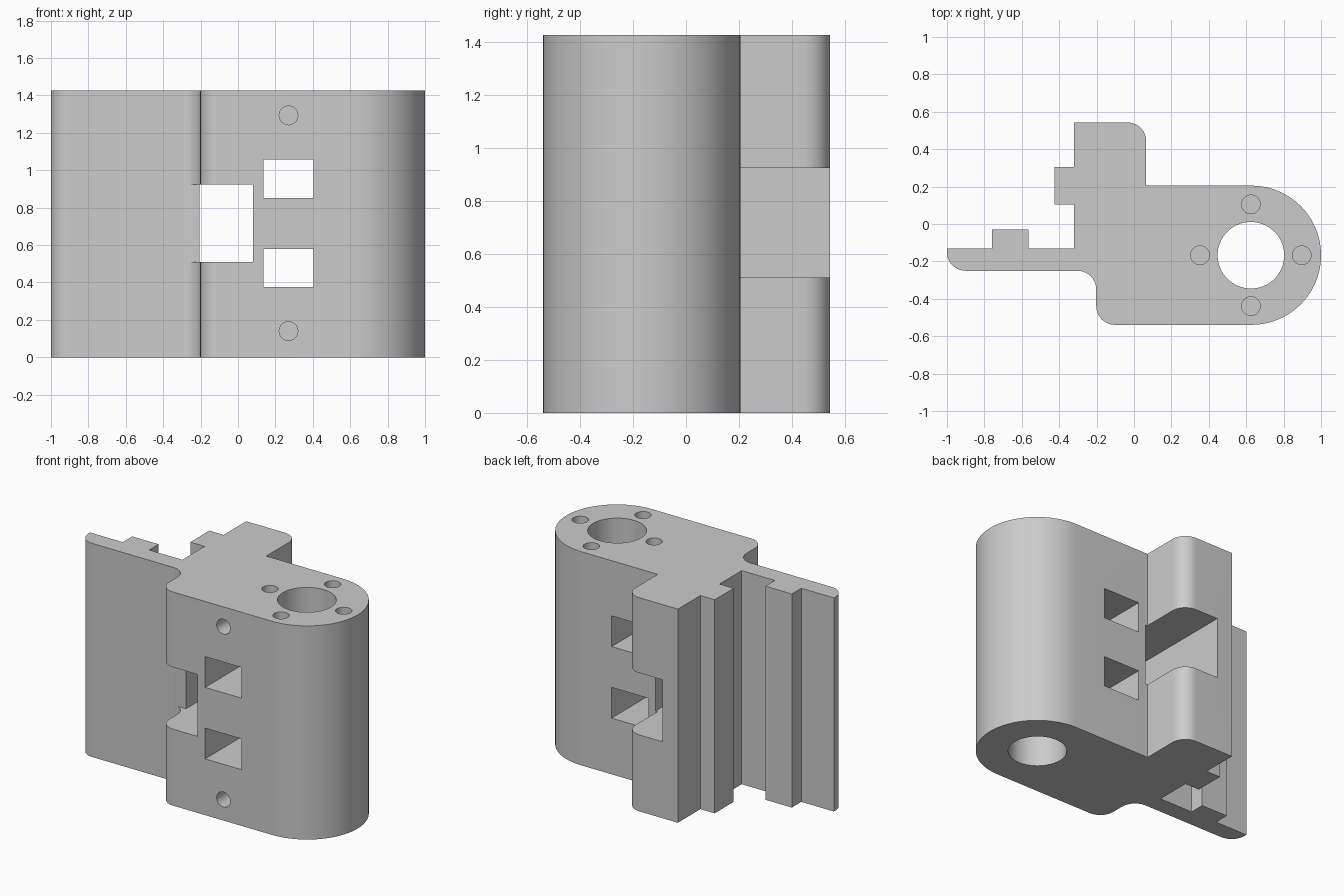
import bpy
import bmesh
from math import sin, cos, pi, radians
from mathutils import Matrix

cube = bpy.data.objects.get("Cube")
if cube:
    bpy.data.objects.remove(cube, do_unlink=True)

HEIGHT = 1.425

grey = bpy.data.materials.new("plain grey")
grey.use_nodes = True
grey.diffuse_color = (0.6, 0.6, 0.6, 1)
grey.node_tree.nodes["Principled BSDF"].inputs["Base Color"].default_value = (0.6, 0.6, 0.6, 1)


def add_object(name, bm):
    mesh = bpy.data.meshes.new(name)
    bmesh.ops.recalc_face_normals(bm, faces=bm.faces)
    bm.to_mesh(mesh)
    bm.free()
    mesh.materials.append(grey)
    obj = bpy.data.objects.new(name, mesh)
    bpy.context.collection.objects.link(obj)
    return obj


def arc(cx, cy, r, start, end, steps=10):
    angles = [radians(start + (end - start) * i / steps) for i in range(steps + 1)]
    return [(cx + r * cos(a), cy + r * sin(a)) for a in angles]


def cut(target, bm):
    """Subtract the bmesh solid from the target, then discard the cutter."""
    cutter = add_object("cutter", bm)
    cutter.hide_render = True
    mod = target.modifiers.new("cut", "BOOLEAN")
    mod.operation, mod.solver, mod.object = "DIFFERENCE", "EXACT", cutter
    bpy.context.view_layer.objects.active = target
    bpy.ops.object.modifier_apply(modifier=mod.name)
    bpy.data.objects.remove(cutter, do_unlink=True)


def box(x0, x1, y0, y1, z0, z1):
    bm = bmesh.new()
    size = Matrix.Diagonal((x1 - x0, y1 - y0, z1 - z0, 1))
    centre = Matrix.Translation(((x0 + x1) / 2, (y0 + y1) / 2, (z0 + z1) / 2))
    bmesh.ops.create_cube(bm, size=1, matrix=centre @ size)
    return bm


def drill(location, radius, length, axis="Z", sides=32):
    bm = bmesh.new()
    turn = Matrix.Rotation(pi / 2, 4, "X") if axis == "Y" else Matrix.Identity(4)
    bmesh.ops.create_cone(bm, cap_ends=True, segments=sides, radius1=radius,
                          radius2=radius, depth=length,
                          matrix=Matrix.Translation(location) @ turn)
    return bm


# Bracket outline: ribbed plate, stepped block, rounded barrel
outline = [(-1, -0.13), (-0.76, -0.13), (-0.76, -0.03), (-0.565, -0.03),
           (-0.565, -0.13), (-0.32, -0.13), (-0.32, 0.105), (-0.425, 0.105),
           (-0.425, 0.305), (-0.32, 0.305), (-0.32, 0.543)]
outline += arc(-0.035, 0.443, 0.1, 90, 0)
outline += [(0.065, 0.205)]
outline += arc(0.628, -0.167, 0.372, 90, -90, 40)
outline += arc(-0.102, -0.439, 0.1, 270, 180)
outline += arc(-0.302, -0.35, 0.1, 0, 90)
outline += arc(-0.9, -0.25 + 0.1, 0.1, 270, 180)

bm = bmesh.new()
face = bm.faces.new([bm.verts.new((x, y, 0)) for x, y in outline])
top = bmesh.ops.extrude_face_region(bm, geom=[face])["geom"]
bmesh.ops.translate(bm, vec=(0, 0, HEIGHT),
                    verts=[v for v in top if isinstance(v, bmesh.types.BMVert)])
body = add_object("bracket_body", bm)

# Central slot, with a shallow relief at the inner fillet
cut(body, box(-0.205, 0.08, -0.8, 0.8, 0.51, 0.923))
cut(body, box(-0.27, -0.15, -0.8, -0.257, 0.51, 0.923))

# Two rectangular windows through the body
for low, high in ((0.375, 0.58), (0.852, 1.057)):
    cut(body, box(0.135, 0.405, -0.8, 0.8, low, high))

# Main bore and four blind screw holes around it
cut(body, drill((0.625, -0.167, HEIGHT / 2), 0.178, 2, sides=64))
for i in range(4):
    a = i * pi / 2
    cut(body, drill((0.625 + 0.272 * cos(a), -0.167 + 0.272 * sin(a), HEIGHT), 0.05, 0.5))

# Blind screw holes in the front face
for z in (0.14, 1.293):
    cut(body, drill((0.27, -0.54, z), 0.05, 0.5, "Y"))

bpy.ops.object.select_all(action="DESELECT")
body.select_set(True)
bpy.context.view_layer.objects.active = body
bpy.ops.object.shade_smooth_by_angle(angle=radians(30))
